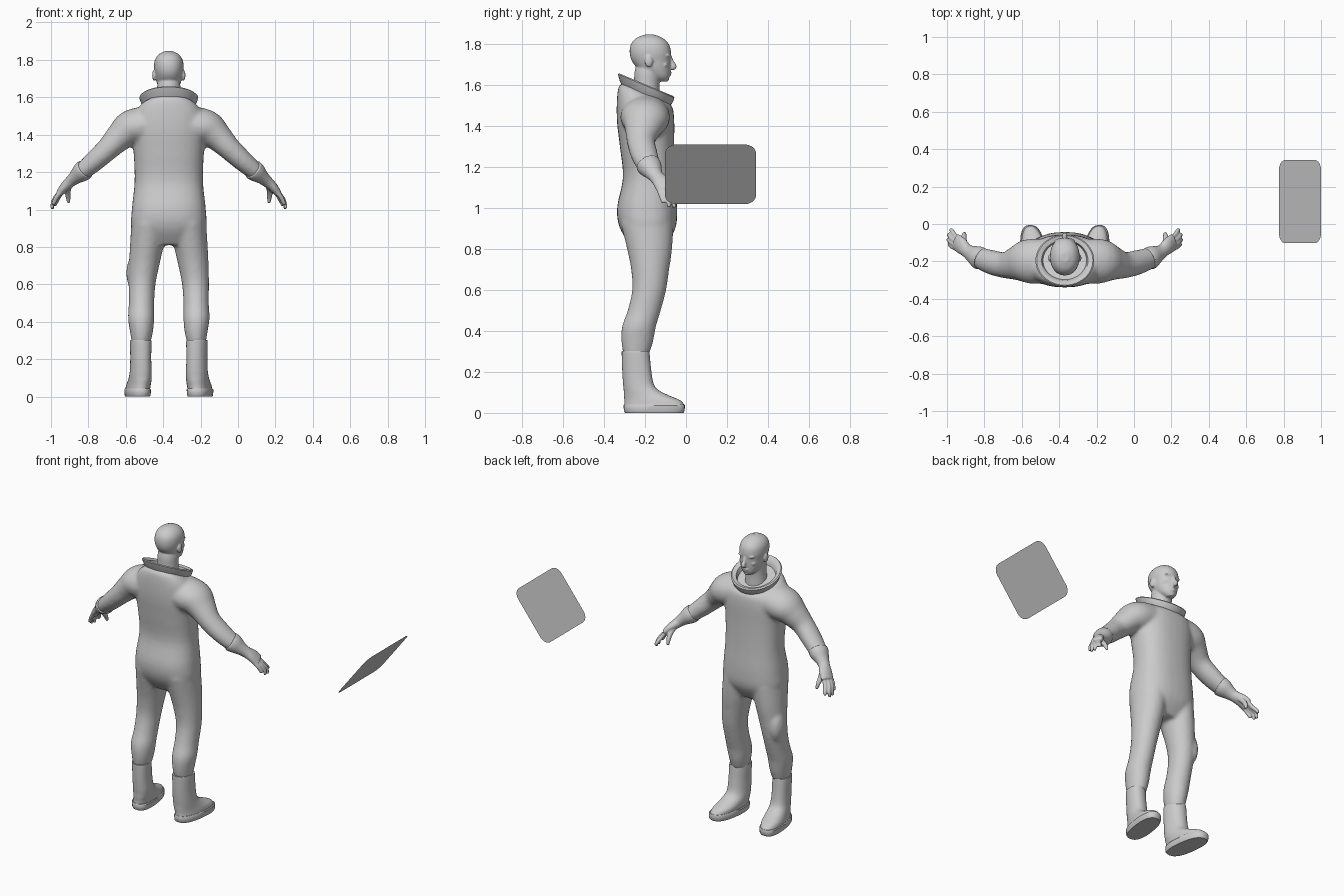
import bpy, bmesh, math
from mathutils import Vector, Matrix

if "Cube" in bpy.data.objects:
    bpy.data.objects.remove(bpy.data.objects["Cube"])

CX = -0.37          # figure's centre line
N = 32              # sides of each loft ring

grey = bpy.data.materials.new("plain_grey")
grey.diffuse_color = (0.6, 0.6, 0.6, 1)
grey.use_nodes = True
grey.node_tree.nodes["Principled BSDF"].inputs["Base Color"].default_value = grey.diffuse_color


def finish(bm, name, voxel=0, smooth=4, angle=40):
    bmesh.ops.recalc_face_normals(bm, faces=bm.faces)
    me = bpy.data.meshes.new(name)
    bm.to_mesh(me)
    bm.free()
    me.materials.append(grey)
    ob = bpy.data.objects.new(name, me)
    bpy.context.collection.objects.link(ob)
    bpy.context.view_layer.objects.active = ob
    ob.select_set(True)
    bpy.ops.object.shade_smooth_by_angle(angle=math.radians(angle))
    ob.select_set(False)
    if voxel:
        m = ob.modifiers.new("fuse", 'REMESH')
        m.mode = 'VOXEL'
        m.voxel_size = voxel
        m.use_smooth_shade = True
        s = ob.modifiers.new("soften", 'SMOOTH')
        s.iterations = smooth
        s.factor = 0.5
    return ob


def spline(rows, steps=4):
    """Catmull-Rom through rows of numbers."""
    out = []
    for i in range(len(rows) - 1):
        a, b, c, d = (rows[max(0, min(len(rows) - 1, i + k))] for k in (-1, 0, 1, 2))
        for j in range(steps):
            t = j / steps
            out.append([0.5 * (2 * q + (r - p) * t + (2 * p - 5 * q + 4 * r - s) * t * t
                               + (3 * q - p - 3 * r + s) * t ** 3)
                        for p, q, r, s in zip(a, b, c, d)])
    return out + [list(rows[-1])]


def skin(bm, rings):
    vs = [[bm.verts.new(p) for p in ring] for ring in rings]
    for a, b in zip(vs, vs[1:]):
        for i in range(len(a)):
            j = (i + 1) % len(a)
            bm.faces.new((a[i], a[j], b[j], b[i]))
    bm.faces.new(vs[0])
    bm.faces.new(vs[-1])


def stack(bm, rows, side=1, power=2.0, shear=0.0, steps=4):
    """Level rings: z, x, y, half width, half depth, tilt."""
    rings = []
    for z, x, y, rx, ry, tilt in spline([list(r) + [0] * (6 - len(r)) for r in rows], steps):
        ring = []
        for i in range(N):
            a = math.tau * i / N
            c, s = math.cos(a), math.sin(a)
            u = math.copysign(abs(c) ** (2 / power), c) * rx
            v = math.copysign(abs(s) ** (2 / power), s) * ry
            ring.append((CX + side * (x + u + shear * v), y + v, z + tilt * v))
        rings.append(ring)
    skin(bm, rings)


def tube(bm, rows, side=1):
    """Rings across a path: x, y, z, thickness, width."""
    pts = spline(rows)
    rings = []
    for k, (x, y, z, ra, rb) in enumerate(pts):
        t = (Vector(pts[min(k + 1, len(pts) - 1)][:3]) - Vector(pts[max(k - 1, 0)][:3])).normalized()
        n = Vector((0, 1, 0)).cross(t).normalized()
        b = t.cross(n)
        ring = []
        for i in range(N):
            a = math.tau * i / N
            p = Vector((x, y, z)) + n * ra * math.cos(a) + b * rb * math.sin(a)
            ring.append((CX + side * p.x, p.y, p.z))
        rings.append(ring)
    skin(bm, rings)


def blob(bm, x, y, z, rx, ry, rz):
    m = Matrix.Translation((CX + x, y, z)) @ Matrix.Diagonal((rx, ry, rz, 1))
    bmesh.ops.create_uvsphere(bm, u_segments=20, v_segments=12, radius=1, matrix=m)


# Suit: torso, arms and legs fused
bm = bmesh.new()
stack(bm, [(.81, 0, -.185, .13, .08), (.9, 0, -.187, .197, .135), (1.0, 0, -.19, .198, .147),
           (1.15, 0, -.18, .183, .128), (1.3, 0, -.19, .188, .133), (1.42, 0, -.197, .2, .14),
           (1.5, 0, -.2, .19, .138, -.15), (1.545, 0, -.2, .155, .13, -.35),
           (1.565, 0, -.2, .12, .11, -.42)], power=2.4)
for s in (-1, 1):
    tube(bm, [(.1, -.2, 1.455, .1, .12), (.2, -.2, 1.435, .098, .118), (.26, -.21, 1.39, .078, .092),
              (.32, -.22, 1.33, .063, .07), (.39, -.205, 1.265, .056, .066),
              (.46, -.18, 1.205, .047, .056), (.5, -.16, 1.175, .035, .042)], s)
    stack(bm, [(.93, .1, -.19, .1, .13), (.8, .118, -.178, .09, .11), (.7, .132, -.175, .081, .093),
               (.6, .143, -.18, .072, .083), (.5, .146, -.204, .068, .081),
               (.42, .148, -.23, .07, .083), (.35, .146, -.238, .062, .078),
               (.285, .148, -.243, .05, .063)], s)
blob(bm, -.182, -.15, .66, .045, .06, .1)      # thigh pocket
finish(bm, "suit", .011, 6)

# Collar: flared ring leaning forward
bm = bmesh.new()
prof = [(.122, -.065), (.146, -.03), (.157, 0), (.15, .006), (.135, 0), (.124, -.006),
        (.117, -.03), (.112, -.065)]
cols = []
for i in range(48):
    a = math.tau * i / 48
    cols.append([bm.verts.new((CX + r * math.cos(a), -.195 + .88 * r * math.sin(a),
                               1.597 + h - .42 * .88 * r * math.sin(a))) for r, h in prof])
for i in range(48):
    a, b = cols[i], cols[(i + 1) % 48]
    for j in range(len(prof)):
        k = (j + 1) % len(prof)
        bm.faces.new((a[j], a[k], b[k], b[j]))
finish(bm, "collar")

# Head with neck and features
bm = bmesh.new()
stack(bm, [(1.52, 0, -.195, .068, .068), (1.6, 0, -.192, .062, .062), (1.66, 0, -.188, .062, .064),
           (1.71, 0, -.18, .055, .06)])
stack(bm, [(1.618, 0, -.115, .022, .024), (1.642, 0, -.133, .048, .053), (1.68, 0, -.155, .065, .079),
           (1.72, 0, -.17, .073, .095), (1.76, 0, -.174, .079, .101), (1.8, 0, -.176, .074, .093),
           (1.83, 0, -.178, .053, .066), (1.847, 0, -.178, .02, .025)], power=2.15)
tube(bm, [(0, -.082, 1.745, .008, .01), (0, -.068, 1.71, .012, .011), (0, -.06, 1.692, .014, .015),
          (0, -.072, 1.682, .01, .012)])
blob(bm, 0, -.083, 1.662, .024, .014, .006)    # upper lip
blob(bm, 0, -.085, 1.65, .02, .013, .005)      # lower lip
blob(bm, 0, -.096, 1.63, .018, .014, .012)     # chin
for s in (-1, 1):
    blob(bm, s * .03, -.09, 1.745, .026, .014, .008)   # brow
    blob(bm, s * .038, -.105, 1.7, .02, .018, .014)    # cheek
    blob(bm, s * .078, -.182, 1.718, .011, .02, .03)   # ear
finish(bm, "head", .005, 3)

for s, label in ((-1, "left"), (1, "right")):
    # Gloves: flared cuff, palm, four fingers and thumb
    bm = bmesh.new()
    tube(bm, [(.448, -.187, 1.215, .055, .062), (.47, -.174, 1.197, .052, .058),
              (.5, -.158, 1.172, .038, .044), (.525, -.142, 1.15, .031, .036),
              (.555, -.115, 1.122, .026, .045), (.582, -.095, 1.09, .02, .045)], s)
    for y, dx, tip in ((-.062, -.01, 1.02), (-.082, .003, 1.002), (-.103, .005, 1.005), (-.124, 0, 1.025)):
        ty = -.085 + 1.25 * (y + .093) + .012
        tube(bm, [(.565, y - .015, 1.105, .012, .012), (.597 + dx, y, 1.07, .0125, .0125),
                  (.615 + dx, ty, 1.035, .011, .011), (.62 + dx, ty, tip, .008, .008)], s)
    tube(bm, [(.53, -.12, 1.135, .016, .016), (.54, -.085, 1.1, .016, .015),
              (.538, -.06, 1.065, .013, .013), (.535, -.05, 1.035, .008, .008)], s)
    finish(bm, label + "_glove", .005, 3)

    # Boots: shaft running into the foot
    bm = bmesh.new()
    stack(bm, [(.302, .15, -.246, .054, .067), (.29, .15, -.246, .056, .068), (.2, .15, -.24, .055, .071),
               (.14, .15, -.232, .057, .075), (.11, .152, -.218, .059, .086),
               (.085, .156, -.193, .061, .11), (.062, .162, -.165, .063, .136),
               (.04, .166, -.155, .063, .146)], s, 2.2, .12)
    finish(bm, label + "_boot")

    # Soles
    bm = bmesh.new()
    stack(bm, [(0, .167, -.155, .062, .142), (.008, .167, -.155, .066, .148),
               (.036, .167, -.155, .067, .15), (.042, .167, -.155, .063, .147)], s, 2.5, .12, 1)
    finish(bm, label + "_sole", angle=35)

# Floating panel: tilted rounded sheet
bm = bmesh.new()
hu, hv, r = .222, .184, .055
slope = Vector((.225, 0, .29)).normalized()
ring = []
for k, (su, sv) in enumerate(((1, 1), (-1, 1), (-1, -1), (1, -1))):
    for i in range(9):
        a = math.pi / 2 * (k + i / 8)
        u = su * (hu - r) + r * math.cos(a)
        v = sv * (hv - r) + r * math.sin(a)
        ring.append(bm.verts.new(Vector((.8875, .12, 1.165)) + Vector((0, u, 0)) + slope * v))
face = bm.faces.new(ring)
face.normal_update()
flip = face.normal.z < 0
panel = finish(bm, "floating_panel")
if panel.data.polygons[0].normal.z < 0:
    panel.data.flip_normals()
